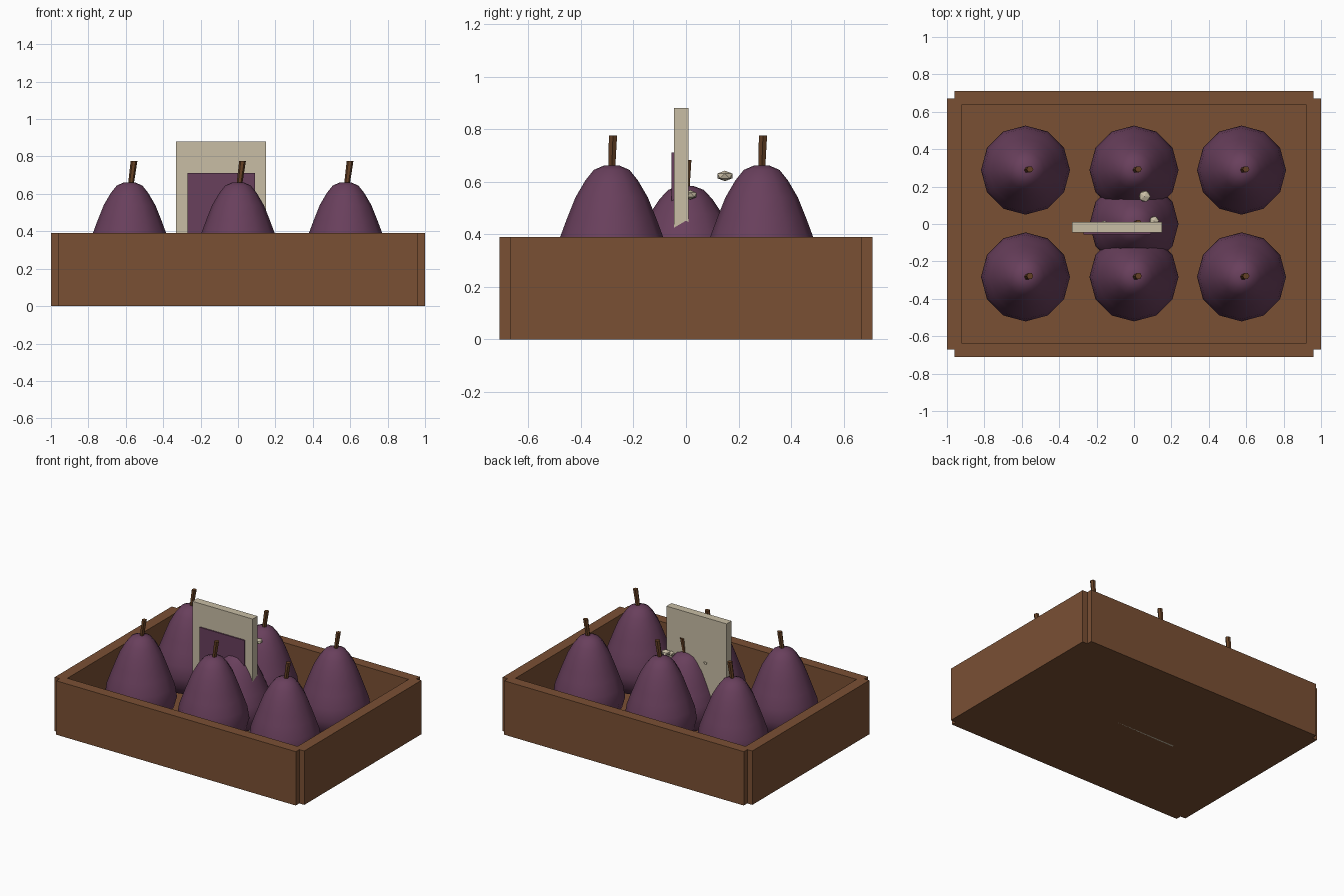
import bpy, bmesh, math
from mathutils import Vector

if "Cube" in bpy.data.objects:
    bpy.data.objects.remove(bpy.data.objects["Cube"])


def material(name, rgb):
    m = bpy.data.materials.new(name)
    m.diffuse_color = (*rgb, 1)
    m.use_nodes = True
    m.node_tree.nodes["Principled BSDF"].inputs["Base Color"].default_value = m.diffuse_color
    return m


WOOD = material("crate_brown", (0.195, 0.08, 0.034))
PURPLE = material("plum_purple", (0.14, 0.05, 0.107))
STEM = material("stem_brown", (0.13, 0.052, 0.018))
CREAM = material("cream", (0.58, 0.51, 0.375))


def finish(bm, name, mat, smooth=False):
    bmesh.ops.recalc_face_normals(bm, faces=bm.faces)
    me = bpy.data.meshes.new(name)
    bm.to_mesh(me)
    bm.free()
    me.materials.append(mat)
    ob = bpy.data.objects.new(name, me)
    bpy.context.collection.objects.link(ob)
    if smooth:
        bpy.ops.object.select_all(action='DESELECT')
        ob.select_set(True)
        bpy.context.view_layer.objects.active = ob
        bpy.ops.object.shade_smooth_by_angle(angle=math.radians(40))
    return ob


def box(name, lo, hi, mat):
    bm = bmesh.new()
    bmesh.ops.create_cube(bm, size=1)
    for v in bm.verts:
        v.co = Vector([(l + h) / 2 + c * (h - l) for c, l, h in zip(v.co, lo, hi)])
    return finish(bm, name, mat)


def loft(name, rings, sides, mat, smooth):
    """Rings of (centre x, centre y, z, radius), capped at both ends."""
    bm = bmesh.new()
    loops = []
    for cx, cy, z, r in rings:
        loops.append([bm.verts.new((cx + r * math.cos(2 * math.pi * i / sides),
                                    cy + r * math.sin(2 * math.pi * i / sides), z))
                      for i in range(sides)])
    for a, b in zip(loops, loops[1:]):
        for i in range(sides):
            j = (i + 1) % sides
            bm.faces.new((a[i], a[j], b[j], b[i]))
    bm.faces.new(loops[0][::-1])
    bm.faces.new(loops[-1])
    return finish(bm, name, mat, smooth)


# Crate: floor and four walls, open notches at the corners
FLOOR = 0.06
H = 0.39
box("crate_floor", (-0.96, -0.67, 0), (0.96, 0.67, FLOOR), WOOD)
for s, side in ((-1, "left"), (1, "right")):
    x = sorted((s * 0.922, s * 1.0))
    box("crate_wall_" + side, (x[0], -0.67, 0), (x[1], 0.67, H), WOOD)
for s, side in ((-1, "front"), (1, "back")):
    y = sorted((s * 0.635, s * 0.71))
    box("crate_wall_" + side, (-0.96, y[0], 0), (0.96, y[1], H), WOOD)

# Fruit: profile of (radius, height above floor)
PROFILE = [(0.09, 0), (0.165, 0.025), (0.217, 0.085), (0.238, 0.165),
           (0.225, 0.25), (0.196, 0.33), (0.17, 0.40), (0.138, 0.48),
           (0.10, 0.545), (0.068, 0.585), (0.028, 0.602)]


def fruit(x, y, k=1.0):
    loft("fruit", [(x, y, FLOOR + z * k, r) for r, z in PROFILE], 12, PURPLE, True)
    loft("fruit_stem", [(x + 0.006, y, FLOOR + 0.58 * k, 0.015),
                        (x + 0.024, y + 0.005, FLOOR + 0.715 * k, 0.018)],
         6, STEM, False)


for x in (-0.58, 0.0, 0.575):
    for y in (-0.283, 0.288):
        fruit(x, y)
fruit(0.0, 0.0, 0.87)  # shorter fruit in the middle

# Sign board with a coloured panel on its front
box("sign_board", (-0.332, -0.046, 0), (0.15, 0.01, 0.88), CREAM)
box("sign_panel", (-0.27, -0.055, 0.17), (0.09, -0.046, 0.712), PURPLE)

# Small flattened pebbles behind the sign
for x, y, z, r, rz in ((0.057, 0.148, 0.622, 0.034, 0.02),
                       (0.108, 0.017, 0.55, 0.028, 0.018),
                       (-0.16, 0.0, 0.55, 0.02, 0.014)):
    bm = bmesh.new()
    bmesh.ops.create_icosphere(bm, subdivisions=1, radius=1)
    for v in bm.verts:
        v.co = Vector((x + v.co.x * r, y + v.co.y * r, z + v.co.z * rz))
    finish(bm, "pebble", CREAM)
